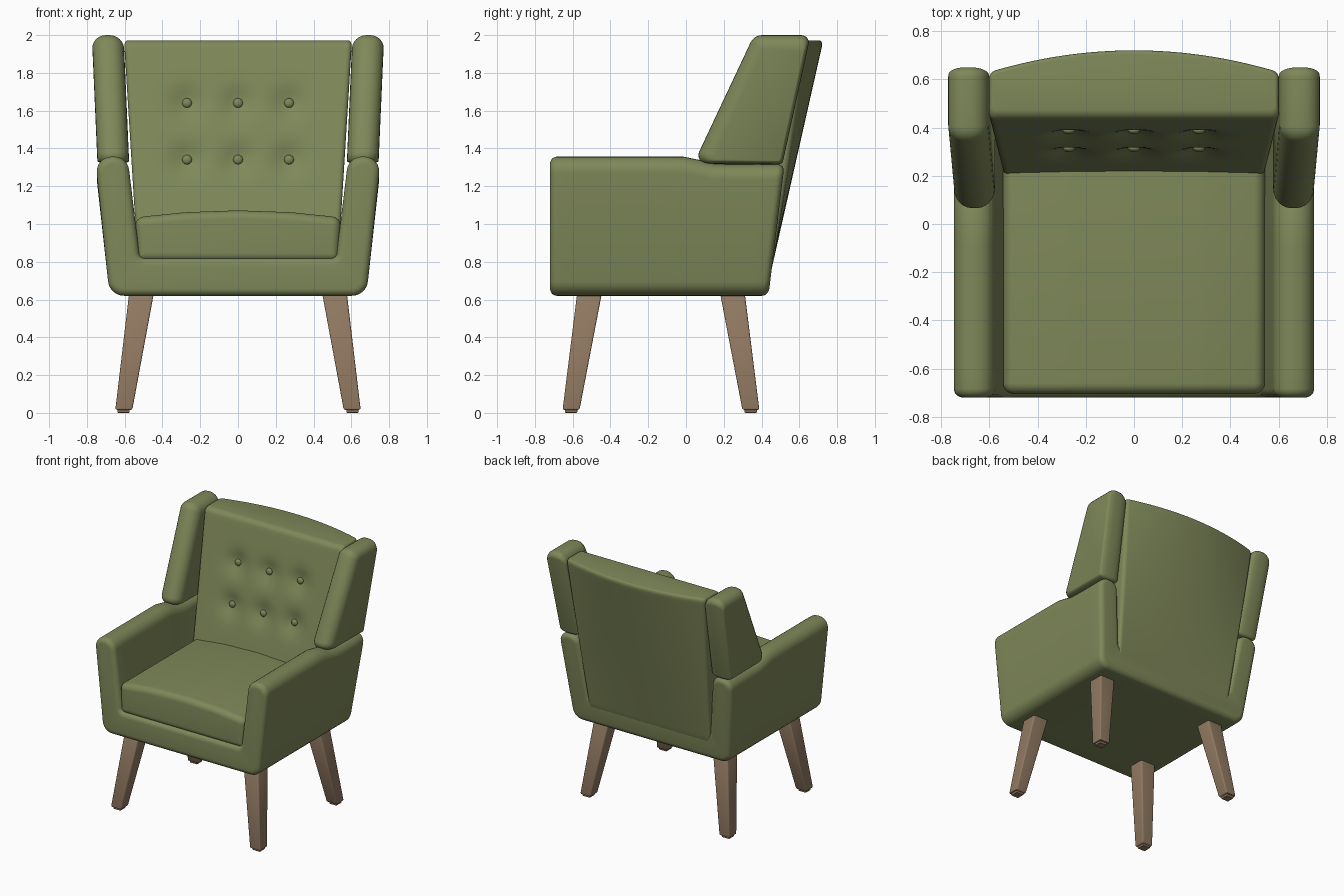
import bpy, bmesh, math
from mathutils import Vector, Matrix

if "Cube" in bpy.data.objects:
    bpy.data.objects.remove(bpy.data.objects["Cube"])


def material(name, rgb):
    m = bpy.data.materials.new(name)
    m.diffuse_color = (*rgb, 1)
    m.use_nodes = True
    m.node_tree.nodes["Principled BSDF"].inputs["Base Color"].default_value = m.diffuse_color
    return m


GREEN = material("olive fabric", (0.21, 0.245, 0.10))
WOOD = material("brown wood", (0.28, 0.19, 0.12))


def loft(name, rings, mat, angle=40):
    """Skin equal-length rings of 3D points and cap both ends."""
    bm = bmesh.new()
    vs = [[bm.verts.new(p) for p in r] for r in rings]
    n = len(vs[0])
    for a, b in zip(vs, vs[1:]):
        for i in range(n):
            bm.faces.new((a[i], a[(i + 1) % n], b[(i + 1) % n], b[i]))
    bm.faces.new(vs[0])
    bm.faces.new(vs[-1])
    bmesh.ops.recalc_face_normals(bm, faces=bm.faces)
    me = bpy.data.meshes.new(name)
    bm.to_mesh(me)
    bm.free()
    me.shade_smooth()
    me.set_sharp_from_angle(angle=math.radians(angle))
    me.materials.append(mat)
    ob = bpy.data.objects.new(name, me)
    bpy.context.collection.objects.link(ob)
    return ob


def outline(pts, off, segs=6):
    """Rounded polygon; pts = (a, b, corner radius, inset of the edge that follows)."""
    n = len(pts)
    P = [Vector(p[:2]) for p in pts]
    U = [(P[(i + 1) % n] - P[i]).normalized() for i in range(n)]
    N = [Vector((-u.y, u.x)) for u in U]
    out = []
    for i in range(n):
        u0, u1, n0, n1 = U[i - 1], U[i], N[i - 1], N[i]
        d0, d1 = pts[i - 1][3] * off, pts[i][3] * off
        turn = math.atan2(u0.cross(u1), u0.dot(u1))
        # corner of the two inset edges
        k = (d1 - d0 * n0.dot(n1)) / u0.dot(n1)
        c = P[i] + n0 * d0 + u0 * k
        sg = 1 if turn > 0 else -1
        r = max(0.006, pts[i][2] - sg * min(d0, d1))
        start = c - u0 * (r * math.tan(abs(turn) / 2))
        centre = start + n0 * r * sg
        for j in range(segs + 1):
            out.append(centre + Matrix.Rotation(turn * j / segs, 2) @ (start - centre))
    return out


def slab(name, pts, lo, hi, R, place, mat, mids=1, n=6):
    """Extrude an outline from lo to hi with rounded rims; place maps (a, b, s) to 3D."""
    arcs = [(R * (1 - math.cos(k / n * math.pi / 2)), 1 - math.sin(k / n * math.pi / 2))
            for k in range(n + 1)]
    steps = [(lo + s, o) for s, o in arcs]
    steps += [(lo + R + (hi - lo - 2 * R) * k / mids, 0) for k in range(1, mids)]
    steps += [(hi - s, o) for s, o in reversed(arcs)]
    return loft(name, [[place(p.x, p.y, s) for p in outline(pts, o)] for s, o in steps], mat)


# base and arms: one U-shaped body
half = [(0.68, 0.62, 0.085, 0.04), (0.757, 1.357, 0.08, 0.04),
        (0.585, 1.357, 0.08, 0.04), (0.52, 0.82, 0.03, 0.04)]
body = half + [(-x, z, r, d) for x, z, r, d in reversed(half)]


def place_body(x, z, s):
    y = s + 0.115 * (z - 0.62) * (s + 0.72) / 1.155
    drop = 0.04 * min(1, max(0, (s + 0.05) / 0.15)) * max(0, (z - 0.82) / 0.535)
    return (x, y, z - drop)


slab("base_and_arms", body, -0.72, 0.437, 0.035, place_body, GREEN, mids=14)

# seat cushion with a crowned top
seat = [(-0.535, 0.80, 0.04, 0.045), (0.535, 0.80, 0.04, 0.045), (0.545, 1.035, 0.05, 0.045),
        (0.28, 1.062, 0.5, 0.045), (0, 1.072, 0.5, 0.045), (-0.28, 1.062, 0.5, 0.045),
        (-0.545, 1.035, 0.05, 0.045)]
slab("seat_cushion", seat, -0.705, 0.33, 0.045, lambda x, z, s: (x, s, z), GREEN)

# wings
wing = [(0.04, 1.32, 0.045, 0.02), (0.51, 1.315, 0.03, 0.02),
        (0.66, 2.0, 0.04, 0.07), (0.36, 2.0, 0.07, 0.075)]
for sg, side in ((-1, "left"), (1, "right")):
    slab(side + "_wing", wing, -0.084, 0.084, 0.075,
         lambda y, z, s: (sg * (s + 0.66 + 0.044 * (z - 1.32)), y, z), GREEN)

# tufted backrest
BUTTONS = [(x, z) for x in (-0.27, 0, 0.27) for z in (1.34, 1.64)]
NX = 64
TOP, LOW, RIM = 1.972, 0.74, 0.035


def front_y(x, z):
    y = 0.435 - (1.95 - z) * 0.245
    return y + sum(0.034 * math.exp(-((x - bx) ** 2 + (z - bz) ** 2) / 0.0065)
                   for bx, bz in BUTTONS)


def back_ring(z, inset):
    w = 0.602 - (1.95 - z) * 0.062 - inset * 0.5
    bow = 0.092 * max(0, z - 0.8) / 1.17
    xs = [w * math.sin(math.pi * (i / NX - 0.5)) for i in range(NX + 1)]

    def corner(x, r=0.025):
        d = min(r, w - abs(x))
        return r - math.sqrt(max(0, r * r - (r - d) ** 2))
    front = [(x, front_y(x, z) + inset + corner(x), z) for x in xs]
    rear = [(x, 0.722 - (1.95 - z) * 0.226 - bow * (x / 0.6) ** 2 - inset * 0.6 - corner(x), z)
            for x in reversed(xs)]
    return front + rear


arc = [(1 - math.cos(k / 6 * math.pi / 2), 1 - math.sin(k / 6 * math.pi / 2)) for k in range(7)]
levels = [(LOW + RIM * a, RIM * b) for a, b in arc]
levels += [(LOW + RIM + (TOP - LOW - 2 * RIM) * k / 44, 0) for k in range(1, 44)]
levels += [(TOP - RIM * a, RIM * b) for a, b in reversed(arc)]
loft("backrest", [back_ring(z, i) for z, i in levels], GREEN)

# buttons
for i, (x, z) in enumerate(BUTTONS):
    rings = []
    for k in range(1, 10):
        a = math.pi * k / 10
        r, h = 0.026 * math.sin(a), -0.017 * math.cos(a)
        rings.append([(x + r * math.cos(t * math.pi / 8), front_y(x, z) - 0.004 + h,
                       z + r * math.sin(t * math.pi / 8)) for t in range(16)])
    loft("button_%d" % (i + 1), rings, GREEN, 60)

# splayed tapered legs with small foot glides
square = [(-0.5, -0.5, 0.09, 0.1), (0.5, -0.5, 0.09, 0.1),
          (0.5, 0.5, 0.09, 0.1), (-0.5, 0.5, 0.09, 0.1)]
for sg, side in ((-1, "left"), (1, "right")):
    for y0, y1, end in ((-0.608, -0.513, "front"), (0.343, 0.248, "back")):
        def place_leg(a, b, s):
            t = (s - 0.02) / 0.6
            w = 0.09 + 0.04 * t
            return (sg * (0.604 - 0.091 * t) + a * w, y0 + (y1 - y0) * t + b * w, s)
        slab("%s_%s_leg" % (end, side), square, 0.016, 0.66, 0.01, place_leg, WOOD, n=2)
        slab("%s_%s_foot_glide" % (end, side), square, 0, 0.03, 0.004,
             lambda a, b, s: (sg * 0.606 + a * 0.065, y0 + b * 0.065, s), WOOD, n=2)
